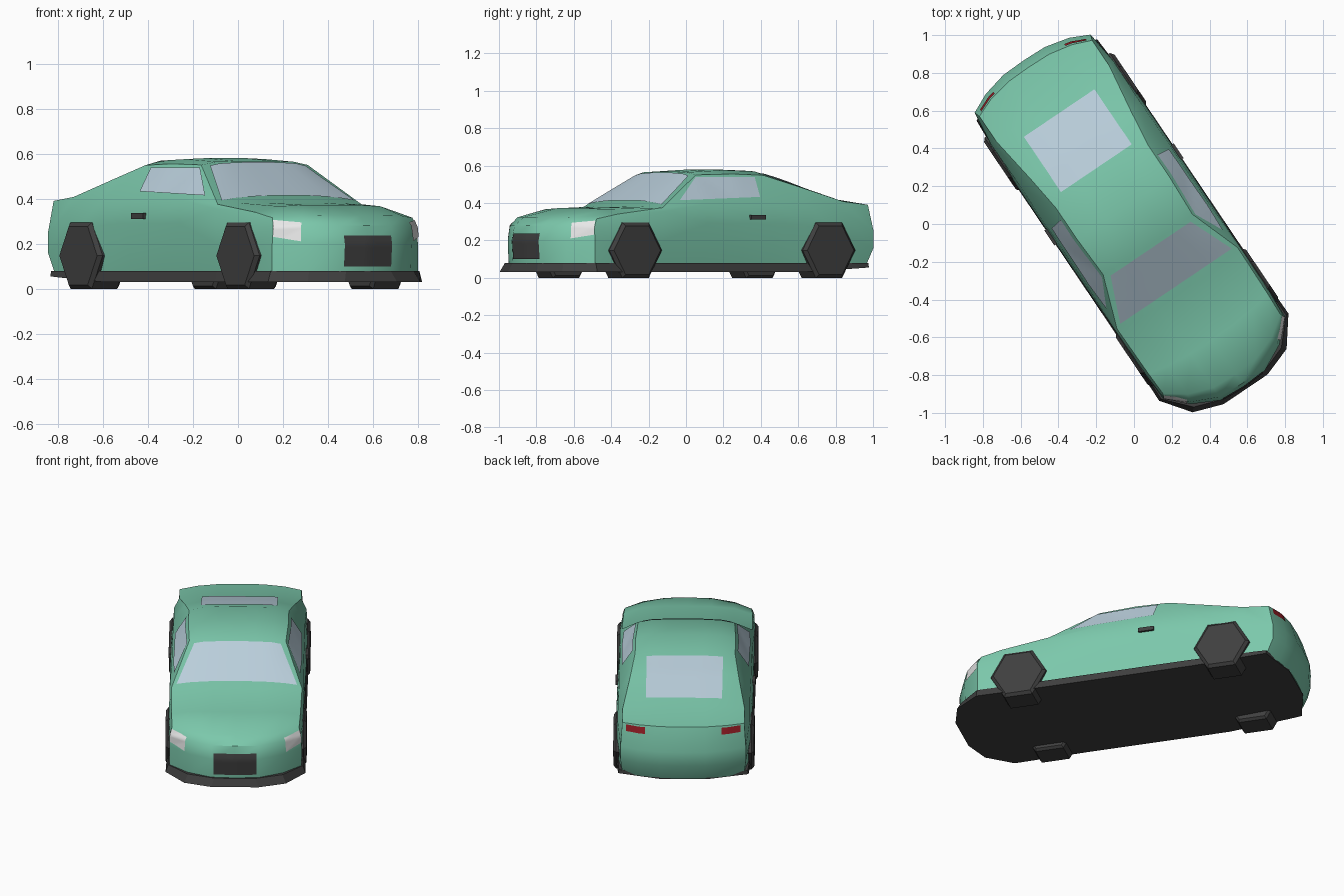
import bpy, bmesh, math
from mathutils import Vector
from mathutils.bvhtree import BVHTree

if "Cube" in bpy.data.objects:
    bpy.data.objects.remove(bpy.data.objects["Cube"])

TURN = math.radians(34)  # the whole car is turned about z


def mat(name, r, g, b):
    m = bpy.data.materials.new(name)
    m.diffuse_color = (r, g, b, 1)
    m.use_nodes = True
    m.node_tree.nodes["Principled BSDF"].inputs["Base Color"].default_value = m.diffuse_color
    return m


GREEN = mat("mint paint", 0.20, 0.58, 0.41)
GLASS = mat("pale glass", 0.49, 0.62, 0.71)
DARK = mat("dark rubber", 0.05, 0.05, 0.05)
WHITE = mat("lamp white", 0.80, 0.80, 0.80)
RED = mat("tail red", 0.30, 0.012, 0.018)


def finish(bm, name, material, smooth=None):
    me = bpy.data.meshes.new(name)
    bm.to_mesh(me)
    me.materials.append(material)
    ob = bpy.data.objects.new(name, me)
    bpy.context.collection.objects.link(ob)
    ob.rotation_euler.z = TURN
    if smooth:
        bpy.ops.object.select_all(action='DESELECT')
        ob.select_set(True)
        bpy.context.view_layer.objects.active = ob
        bpy.ops.object.shade_smooth_by_angle(angle=math.radians(smooth))
    return ob


# Body: lengthwise strip from front bumper over the roof to the rear bumper
# centre y, centre z, half width, edge y, edge z
ROWS = [(-1.03, .07, .39, -.85, .07), (-1.04, .20, .39, -.85, .20),
        (-1.02, .28, .385, -.85, .27), (-.96, .325, .375, -.83, .315),
        (-.74, .372, .38, -.70, .34), (-.44, .382, .385, -.41, .375),
        (-.14, .567, .285, -.13, .55), (.10, .58, .295, .10, .555),
        (.30, .573, .295, .30, .548), (.50, .515, .32, .50, .49),
        (.77, .425, .36, .77, .408), (1.0, .395, .36, .93, .39),
        (1.045, .25, .37, .96, .25), (1.04, .16, .37, .96, .16),
        (1.0, .06, .36, .915, .06)]
COLS = [(-1, 1), (-.72, .42), (-.36, .05), (0, 0), (.36, .05), (.72, .42), (1, 1)]
# side levels (x, z) under each strip edge from the bonnet to the tail
SIDES = {4: ((.395, .28), (.395, .19), (.39, .06)),
         5: ((.398, .355), (.395, .20), (.375, .06)),
         6: ((.390, .395), (.400, .29), (.37, .06)),
         7: ((.390, .397), (.402, .29), (.37, .06)),
         8: ((.390, .397), (.402, .29), (.37, .06)),
         9: ((.388, .395), (.402, .28), (.38, .06)),
         10: ((.392, .34), (.395, .22), (.385, .06))}

bm = bmesh.new()
grid = []
for yc, zc, w, ye, ze in ROWS:
    grid.append([bm.verts.new((t * w, yc + (ye - yc) * b, zc + (ze - zc) * b * b))
                 for t, b in COLS])
for a, b in zip(grid, grid[1:]):
    for i in range(6):
        bm.faces.new((a[i], a[i + 1], b[i + 1], b[i]))
rims = []
for c, s in ((0, -1), (6, 1)):
    cols = [[grid[k][c] for k in (3, 2, 1, 0)]]
    for k in range(4, 11):
        cols.append([grid[k][c]] + [bm.verts.new((s * x, ROWS[k][3], z))
                                    for x, z in SIDES[k]])
    cols.append([grid[k][c] for k in (11, 12, 13, 14)])
    for a, b in zip(cols, cols[1:]):
        for i in range(3):
            bm.faces.new((a[i], a[i + 1], b[i + 1], b[i]))
    rims.append([q[3] for q in cols])
bm.faces.new(grid[0] + rims[1][1:-1] + grid[-1][::-1] + rims[0][1:-1][::-1])
bmesh.ops.recalc_face_normals(bm, faces=bm.faces)
tree = BVHTree.FromBMesh(bm)
finish(bm, "car_body", GREEN, 38)


# Thin panels that follow the body surface
def panel(name, corners, direction, material, lift=.005, n=10):
    a, b, c, d = [Vector(p) for p in corners]
    ray = Vector(direction).normalized()
    pm = bmesh.new()
    pts = []
    for i in range(n + 1):
        for j in range(n + 1):
            u, v = i / n, j / n
            p = a.lerp(b, u).lerp(d.lerp(c, u), v)
            hit, nor, _, _ = tree.ray_cast(p - ray, ray)
            pts.append(pm.verts.new(hit + nor * lift if hit else p))
    for i in range(n):
        for j in range(n):
            k = i * (n + 1) + j
            f = pm.faces.new((pts[k], pts[k + 1], pts[k + n + 2], pts[k + n + 1]))
            f.normal_update()
            if f.normal.dot(ray) > 0:
                f.normal_flip()
    finish(pm, name, material, 30)


panel("windshield", [(-.355, -.395, .5), (.355, -.395, .5), (.255, -.155, .5), (-.255, -.155, .5)],
      (0, 0, -1), GLASS)
panel("rear_window", [(-.225, .355, .5), (.225, .355, .5), (.225, .707, .5), (-.225, .707, .5)],
      (0, 0, -1), GLASS)
panel("grille", [(-.126, -1, .10), (.126, -1, .10), (.126, -1, .235), (-.126, -1, .235)],
      (0, 1, 0), DARK)
for s, side in ((-1, "right"), (1, "left")):
    panel(side + "_side_window", [(s * .4, -.29, .412), (s * .4, .225, .43),
                                  (s * .4, .235, .535), (s * .4, -.14, .535)],
          (-s, 0, 0), GLASS)
    panel(side + "_headlight", [(s * .385, -.85, .23), (s * .295, -.94, .21),
                                (s * .295, -.94, .292), (s * .385, -.85, .303)],
          (-s * .6, .8, 0), WHITE)
    panel(side + "_tail_light", [(s * .225, .97, .345), (s * .335, .95, .345),
                                 (s * .335, .95, .384), (s * .225, .97, .384)],
          (0, -1, 0), RED)

    # Door handles
    hb = bmesh.new()
    bmesh.ops.create_cube(hb, size=1)
    for v in hb.verts:
        v.co = Vector((v.co.x * .03 + s * .398, v.co.y * .095 + .19, v.co.z * .025 + .323))
    finish(hb, side + "_door_handle", DARK)

    # Six-sided wheels with a chamfered outer face
    for y, end in ((-.595, "front"), (.652, "rear")):
        wb = bmesh.new()
        rings = [[wb.verts.new((s * x, y + r * math.cos(k * math.pi / 3),
                                .147 + r * math.sin(k * math.pi / 3))) for k in range(6)]
                 for x, r in ((.25, .155), (.265, .17), (.40, .17), (.416, .15))]
        for a, b in zip(rings, rings[1:]):
            for k in range(6):
                wb.faces.new((a[k], a[k - 1], b[k - 1], b[k]))
        wb.faces.new(rings[0])
        wb.faces.new(rings[-1])
        bmesh.ops.recalc_face_normals(wb, faces=wb.faces)
        finish(wb, f"{side}_{end}_wheel", DARK)

# Dark floor with front splitter and side skirts: (x, y, top inset, bottom z)
HALF = [(.14, -1.056, .02, .03), (.30, -1.0, .02, .03), (.413, -.85, .015, .03),
        (.405, -.42, .01, .03), (.405, .47, .01, .03), (.39, .84, .005, .05),
        (.385, .92, .005, .055), (.145, .995, 0, .055)]
loop = HALF + [(-x, y, i, z) for x, y, i, z in reversed(HALF)]
fb = bmesh.new()
low = [fb.verts.new((x, y, z)) for x, y, i, z in loop]
top = [fb.verts.new((x - math.copysign(i, x), y + (i if y < -.9 else 0), .078))
       for x, y, i, z in loop]
n = len(loop)
for k in range(n):
    fb.faces.new((low[k - 1], low[k], top[k], top[k - 1]))
for k in range(len(HALF) - 1):
    for ring in (low, top):
        fb.faces.new((ring[k], ring[k + 1], ring[n - 2 - k], ring[n - 1 - k]))
bmesh.ops.recalc_face_normals(fb, faces=fb.faces)
finish(fb, "floor_and_skirts", DARK)
